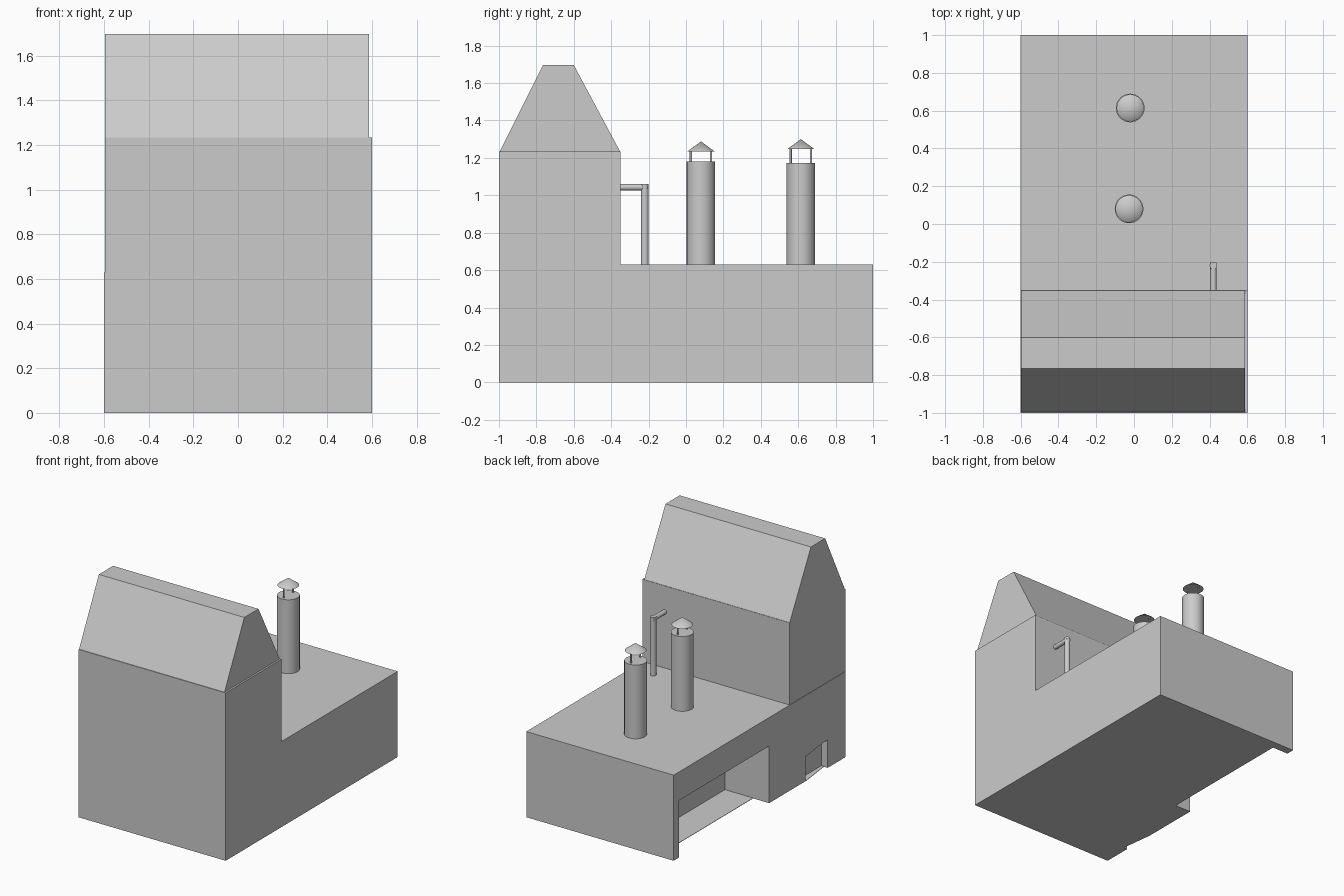
import bpy, bmesh, math
from mathutils import Vector

if "Cube" in bpy.data.objects:
    bpy.data.objects.remove(bpy.data.objects["Cube"])

grey = bpy.data.materials.new("plain grey")
grey.diffuse_color = (0.6, 0.6, 0.6, 1)
grey.use_nodes = True
grey.node_tree.nodes["Principled BSDF"].inputs["Base Color"].default_value = grey.diffuse_color


def prism(name, pts, vec):
    """Extrude a flat 3D polygon along vec."""
    bm = bmesh.new()
    face = bm.faces.new([bm.verts.new(p) for p in pts])
    ext = bmesh.ops.extrude_face_region(bm, geom=[face])
    bmesh.ops.translate(bm, vec=vec, verts=[g for g in ext["geom"] if isinstance(g, bmesh.types.BMVert)])
    bmesh.ops.recalc_face_normals(bm, faces=bm.faces)
    me = bpy.data.meshes.new(name)
    bm.to_mesh(me)
    bm.free()
    me.materials.append(grey)
    ob = bpy.data.objects.new(name, me)
    bpy.context.collection.objects.link(ob)
    return ob


def box(name, x0, x1, y0, y1, z0, z1):
    return prism(name, [(x0, y0, z0), (x1, y0, z0), (x1, y1, z0), (x0, y1, z0)], (0, 0, z1 - z0))


def tube(name, a, b, r, r2=None, sides=32):
    """Round bar (or cone) from a to b."""
    a, b = Vector(a), Vector(b)
    bpy.ops.mesh.primitive_cone_add(vertices=sides, radius1=r, radius2=r if r2 is None else r2,
                                    depth=(b - a).length, location=(a + b) / 2,
                                    rotation=(b - a).to_track_quat('Z', 'Y').to_euler())
    ob = bpy.context.object
    ob.name = name
    ob.data.materials.append(grey)
    bpy.ops.object.shade_smooth_by_angle(angle=math.radians(40))
    return ob


# Long lower block with bay and doorway cut into its left side
base = box("lower_block", -0.6, 0.6, -1, 1, 0, 0.63)
cutters = [
    box("bay_cutter", -0.7, -0.24, -0.11, 0.94, 0.003, 0.42),
    box("bay_floor_cutter", -0.7, -0.47, -0.11, 0.94, -0.1, 0.1),
    prism("door_cutter", [(-0.7, -0.53, 0.003), (-0.7, -0.79, 0.003), (-0.7, -0.79, 0.205),
                          (-0.7, -0.74, 0.205), (-0.7, -0.53, 0.18)], (0.15, 0, 0)),
    prism("door_floor_cutter", [(-0.602, -0.53, -0.1), (-0.602, -0.79, -0.1), (-0.57, -0.79, -0.1)], (0, 0, 0.15)),
]
bpy.context.view_layer.objects.active = base
for c in cutters:
    m = base.modifiers.new(c.name, 'BOOLEAN')
    m.operation, m.solver, m.object = 'DIFFERENCE', 'EXACT', c
    bpy.ops.object.modifier_apply(modifier=m.name)
    bpy.data.objects.remove(c)

# Tower and its flat-topped roof
box("tower", -0.597, 0.6, -1, -0.35, 0.63, 1.235)
prism("tower_roof", [(-0.597, -0.995, 1.235), (-0.597, -0.353, 1.235),
                     (-0.597, -0.6, 1.697), (-0.597, -0.765, 1.697)], (1.184, 0, 0))

# Chimneys with capped tops
for i, (x, y, top, cap) in enumerate([(-0.026, 0.08, 1.18, 1.235), (-0.02, 0.614, 1.173, 1.247)], 1):
    tube(f"chimney_{i}", (x, y, 0.62), (x, y, top), 0.076)
    for s in (-1, 1):
        tube(f"cap_leg_{i}", (x, y + s * 0.054, top - 0.01), (x, y + s * 0.054, cap + 0.005), 0.006, sides=12)
    tube(f"chimney_cap_{i}", (x, y, cap), (x, y, cap + 0.053), 0.072, 0)

# Bent pipe from the lower roof into the tower
tube("pipe_upright", (0.42, -0.22, 0.62), (0.42, -0.22, 1.06), 0.02)
tube("pipe_arm", (0.42, -0.36, 1.043), (0.42, -0.205, 1.043), 0.017)
